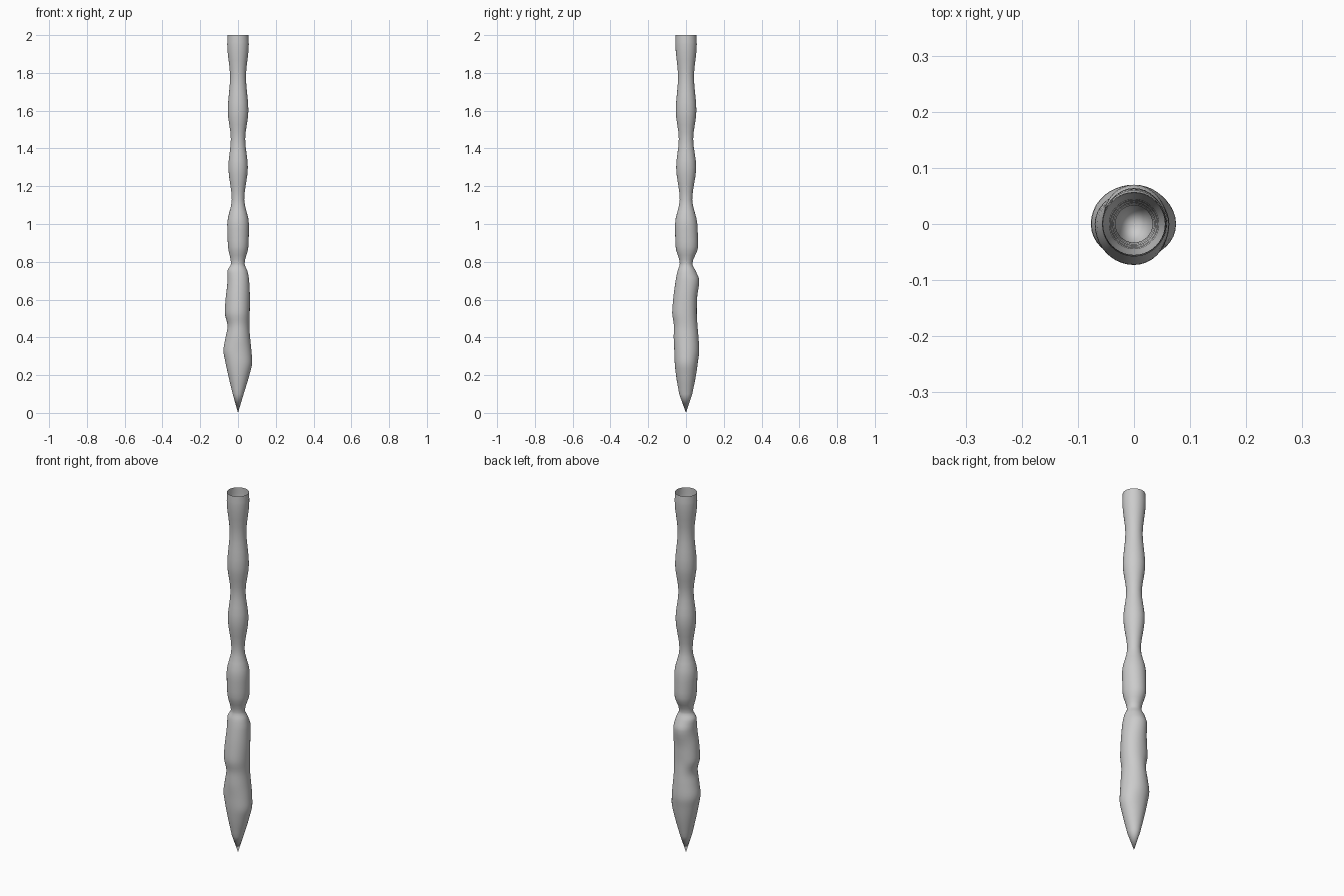
import bpy, bmesh, math

if "Cube" in bpy.data.objects:
    bpy.data.objects.remove(bpy.data.objects["Cube"])

# Measured rings: height, reach towards -x, +x, -y, +y
RINGS = [
    (0.10, .028, .030, .036, .033), (0.20, .052, .060, .053, .053),
    (0.27, .067, .075, .060, .063), (0.33, .077, .071, .062, .070),
    (0.40, .066, .064, .065, .066), (0.46, .055, .060, .064, .061),
    (0.53, .070, .062, .073, .057), (0.60, .066, .063, .068, .058),
    (0.70, .056, .059, .055, .070), (0.75, .056, .050, .045, .052),
    (0.79, .037, .035, .033, .034), (0.88, .053, .055, .055, .064),
    (1.00, .057, .058, .058, .060), (1.13, .033, .033, .033, .033),
    (1.30, .051, .052, .052, .054), (1.45, .038, .038, .038, .038),
    (1.60, .054, .055, .054, .055), (1.78, .042, .042, .042, .042),
    (1.95, .057, .057, .056, .057), (2.00, .055, .055, .055, .055),
]
SIDES, STEPS = 40, 4

# Smooth the profile between the measured rings, with flat tangents at crests
def slope(i, k):
    if i == 0 or i == len(RINGS) - 1:
        j = 1 if i == 0 else i
        return (RINGS[j][k] - RINGS[j - 1][k]) / (RINGS[j][0] - RINGS[j - 1][0])
    a = (RINGS[i][k] - RINGS[i - 1][k]) / (RINGS[i][0] - RINGS[i - 1][0])
    b = (RINGS[i + 1][k] - RINGS[i][k]) / (RINGS[i + 1][0] - RINGS[i][0])
    return 0 if a * b <= 0 else 2 * a * b / (a + b)

def blend(i, t, k):
    h = RINGS[i + 1][0] - RINGS[i][0]
    return ((2*t**3 - 3*t**2 + 1) * RINGS[i][k] + (t**3 - 2*t**2 + t) * h * slope(i, k)
            + (3*t**2 - 2*t**3) * RINGS[i + 1][k] + (t**3 - t**2) * h * slope(i + 1, k))

profile = []
for i in range(len(RINGS) - 1):
    for s in range(STEPS):
        t = s / STEPS
        z = RINGS[i][0] + t * (RINGS[i + 1][0] - RINGS[i][0])
        profile.append((z, *[blend(i, t, k) for k in range(1, 5)]))
profile.append(RINGS[-1])

# Wavy shaft: pointed at the bottom, open at the top
bm = bmesh.new()
loops = []
for z, xm, xp, ym, yp in profile:
    loop = []
    for s in range(SIDES):
        a = 2 * math.pi * s / SIDES
        c, d = math.cos(a), math.sin(a)
        r = c * c * (xp if c > 0 else xm) + d * d * (yp if d > 0 else ym)
        loop.append(bm.verts.new((r * c, r * d, z)))
    loops.append(loop)
tip = bm.verts.new((0, 0, 0))
for s in range(SIDES):
    n = (s + 1) % SIDES
    bm.faces.new((tip, loops[0][n], loops[0][s]))
    for lo, hi in zip(loops, loops[1:]):
        bm.faces.new((lo[s], lo[n], hi[n], hi[s]))
for f in bm.faces:
    f.smooth = True

mesh = bpy.data.meshes.new("wavy_shaft")
bm.to_mesh(mesh)
bm.free()
grey = bpy.data.materials.new("light grey")
grey.diffuse_color = (0.6, 0.6, 0.6, 1)
grey.use_nodes = True
grey.node_tree.nodes["Principled BSDF"].inputs["Base Color"].default_value = grey.diffuse_color
mesh.materials.append(grey)
shaft = bpy.data.objects.new("wavy_shaft", mesh)
bpy.context.collection.objects.link(shaft)
